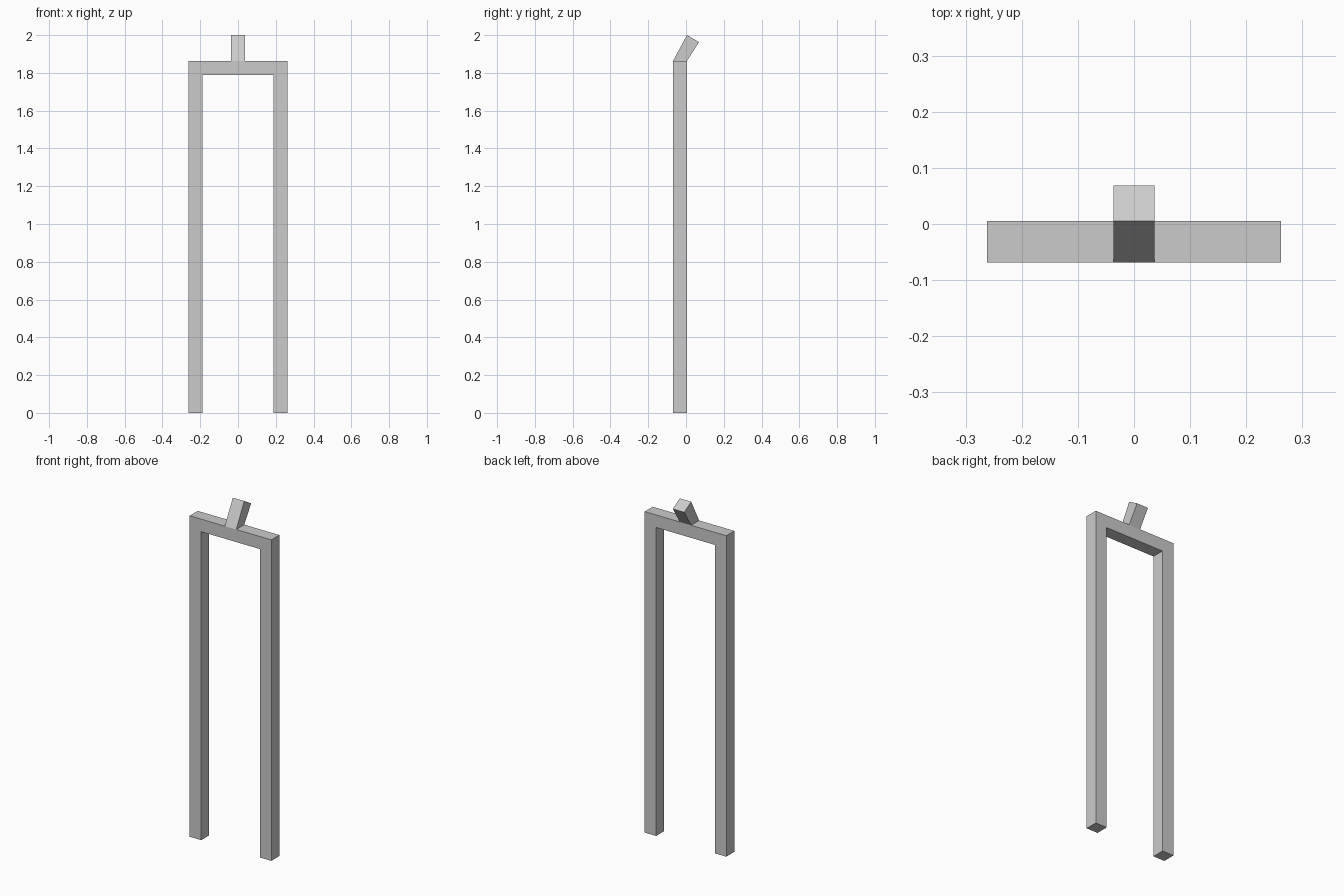
import bpy, bmesh
from mathutils import Vector

if "Cube" in bpy.data.objects:
    bpy.data.objects.remove(bpy.data.objects["Cube"])

OUT, INN, STUB = 0.262, 0.1885, 0.0367   # half widths: outer, inner, stub
Y0, Y1 = -0.0685, 0.005                  # front and back of the bars
TOP, UNDER = 1.863, 1.79                 # crossbar top and underside

bm = bmesh.new()

# Frame: mirrored front outline of two legs and crossbar, extruded to the back
half = [(STUB, TOP), (OUT, TOP), (OUT, 0), (INN, 0), (INN, UNDER)]
outline = half + [(-x, z) for x, z in reversed(half)]
front = bm.faces.new([bm.verts.new((x, Y0, z)) for x, z in outline])
ext = bmesh.ops.extrude_face_region(bm, geom=[front], use_keep_orig=True)
new_verts = [g for g in ext["geom"] if isinstance(g, bmesh.types.BMVert)]
bmesh.ops.translate(bm, verts=new_verts, vec=(0, Y1 - Y0, 0))

# Stub: extrude the middle of the crossbar top and lean it backwards
mid = next(f for f in bm.faces if all(abs(v.co.x) < 0.05 and v.co.z > 1.8 for v in f.verts))
stub = bmesh.ops.extrude_discrete_faces(bm, faces=[mid])["faces"][0]
for v in stub.verts:
    is_front = v.co.y < (Y0 + Y1) / 2
    v.co.y, v.co.z = (0.005, 2.0) if is_front else (0.0685, 1.963)

bmesh.ops.recalc_face_normals(bm, faces=bm.faces)
mesh = bpy.data.meshes.new("forked_frame")
bm.to_mesh(mesh)
bm.free()
bpy.context.collection.objects.link(bpy.data.objects.new("forked_frame", mesh))
